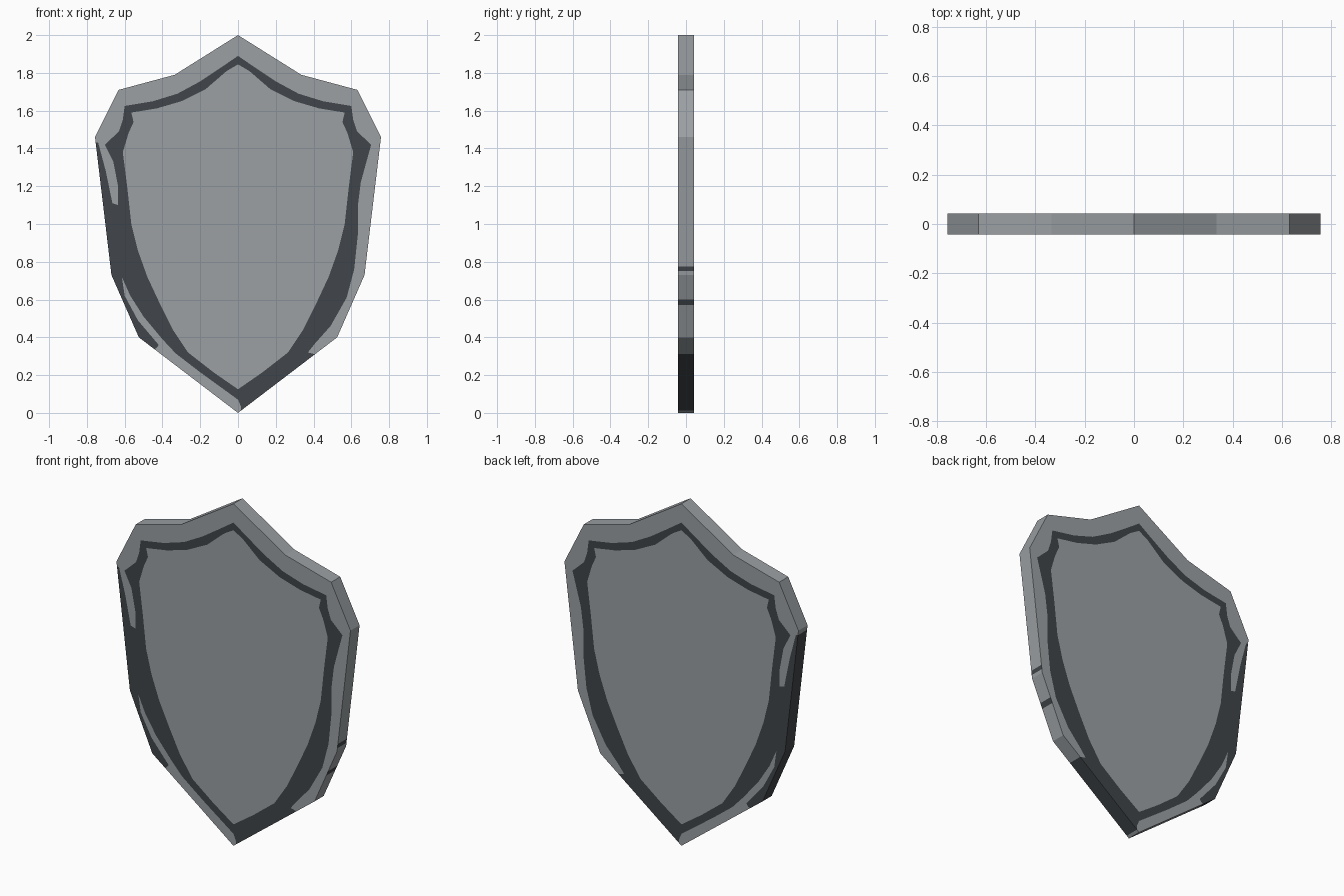
import bpy, bmesh
from mathutils import Vector
from mathutils.geometry import delaunay_2d_cdt

if "Cube" in bpy.data.objects:
    bpy.data.objects.remove(bpy.data.objects["Cube"])

HALF = 0.042  # half the shield thickness


def material(name, rgb):
    m = bpy.data.materials.new(name)
    m.diffuse_color = (*rgb, 1)
    m.use_nodes = True
    m.node_tree.nodes["Principled BSDF"].inputs["Base Color"].default_value = m.diffuse_color
    return m


def mirrored(right):
    """Close a half profile (top point to bottom point) across x = 0."""
    return right + [(-x, z) for x, z in reversed(right[1:-1])]


def inside(p, poly):
    hit = False
    for (x1, z1), (x2, z2) in zip(poly, poly[1:] + poly[:1]):
        if (z1 > p[1]) != (z2 > p[1]) and p[0] < x1 + (p[1] - z1) * (x2 - x1) / (z2 - z1):
            hit = not hit
    return hit


# Shield outline
outline = mirrored([(0, 2), (.335, 1.79), (.632, 1.71), (.757, 1.46),
                    (.67, .73), (.525, .40), (0, 0)])
# Extra points on the right rim for its two small dark ticks
outline[4:4] = [(.6752, .775), (.6723, .75)]
outline[7:7] = [(.6129, .60), (.5997, .57)]

# Plain inner field
field = mirrored([(0, 1.845), (.06, 1.81), (.17, 1.715), (.3, 1.65), (.43, 1.612),
                  (.565, 1.59), (.553, 1.54), (.58, 1.48), (.61, 1.38), (.587, 1.2),
                  (.565, 1.0), (.53, .86), (.48, .72), (.41, .57), (.345, .44),
                  (.265, .32), (.13, .215), (0, .125)])

# Dark painted band: even top, right flank, then left flank with light streaks
# (points outside the outline are trimmed away)
top = [(0, 1.89), (.08, 1.835), (.2, 1.755), (.32, 1.69), (.45, 1.65),
       (.6, 1.625), (.61, 1.55), (.63, 1.49), (.705, 1.42)]
right = [(.68, 1.33), (.65, 1.22), (.635, 1.1), (.635, .95), (.615, .76),
         (.575, .61), (.49, .46), (.41, .37), (.37, .32), (.41, .31), (.45, .29),
         (.1, -.1), (.015, -.05), (.015, .035), (0, .07)]
left = [(-.2, .215), (-.33, .315), (-.40, .39), (-.5, .51), (-.57, .62), (-.615, .72),
        (-.60, .62), (-.53, .49), (-.42, .36), (-.43, .345), (-.47, .32), (-.6, .38),
        (-.8, .7), (-.9, 1.46), (-.74, 1.43), (-.70, 1.28), (-.665, 1.11),
        (-.635, 1.1), (-.635, 1.2), (-.66, 1.33)]
band = top + right + left + [(-x, z) for x, z in reversed(top[1:])]

# Triangulate all outlines together so the paint is cut into the flat face
points, edges = [], []
for loop in (outline, field, band):
    n, s = len(loop), len(points)
    points += [Vector(p) for p in loop]
    edges += [(s + i, s + (i + 1) % n) for i in range(n)]
verts, _, tris, *_ = delaunay_2d_cdt(points, edges, [], 0, 1e-5)

bm = bmesh.new()
front = [bm.verts.new((v.x, -HALF, v.y)) for v in verts]
back = [bm.verts.new((v.x, HALF, v.y)) for v in verts]
used = {}
for t in tris:
    c = sum((verts[i] for i in t), Vector((0, 0))) / len(t)
    if not inside(c, outline):
        continue
    mat = int(inside(c, band) and not inside(c, field))
    for ring in (front, back):
        bm.faces.new([ring[i] for i in t]).material_index = mat
    for a, b in zip(t, t[1:] + t[:1]):
        used.setdefault(frozenset((a, b)), []).append((a, b, mat))

# Rim: follows the paint at the edge, plus the ticks on the right
for hits in used.values():
    if len(hits) == 1:
        a, b, mat = hits[0]
        mid = (verts[a] + verts[b]) / 2
        if mid.x > 0 and (.57 < mid.y < .60 or .75 < mid.y < .775):
            mat = 1
        bm.faces.new((front[a], front[b], back[b], back[a])).material_index = mat

bmesh.ops.delete(bm, geom=[v for v in bm.verts if not v.link_faces], context='VERTS')
bmesh.ops.recalc_face_normals(bm, faces=bm.faces)
mesh = bpy.data.meshes.new("shield")
bm.to_mesh(mesh)
bm.free()
mesh.materials.append(material("light_steel", (.325, .35, .365)))
mesh.materials.append(material("dark_steel", (.052, .060, .067)))
bpy.context.collection.objects.link(bpy.data.objects.new("shield", mesh))
